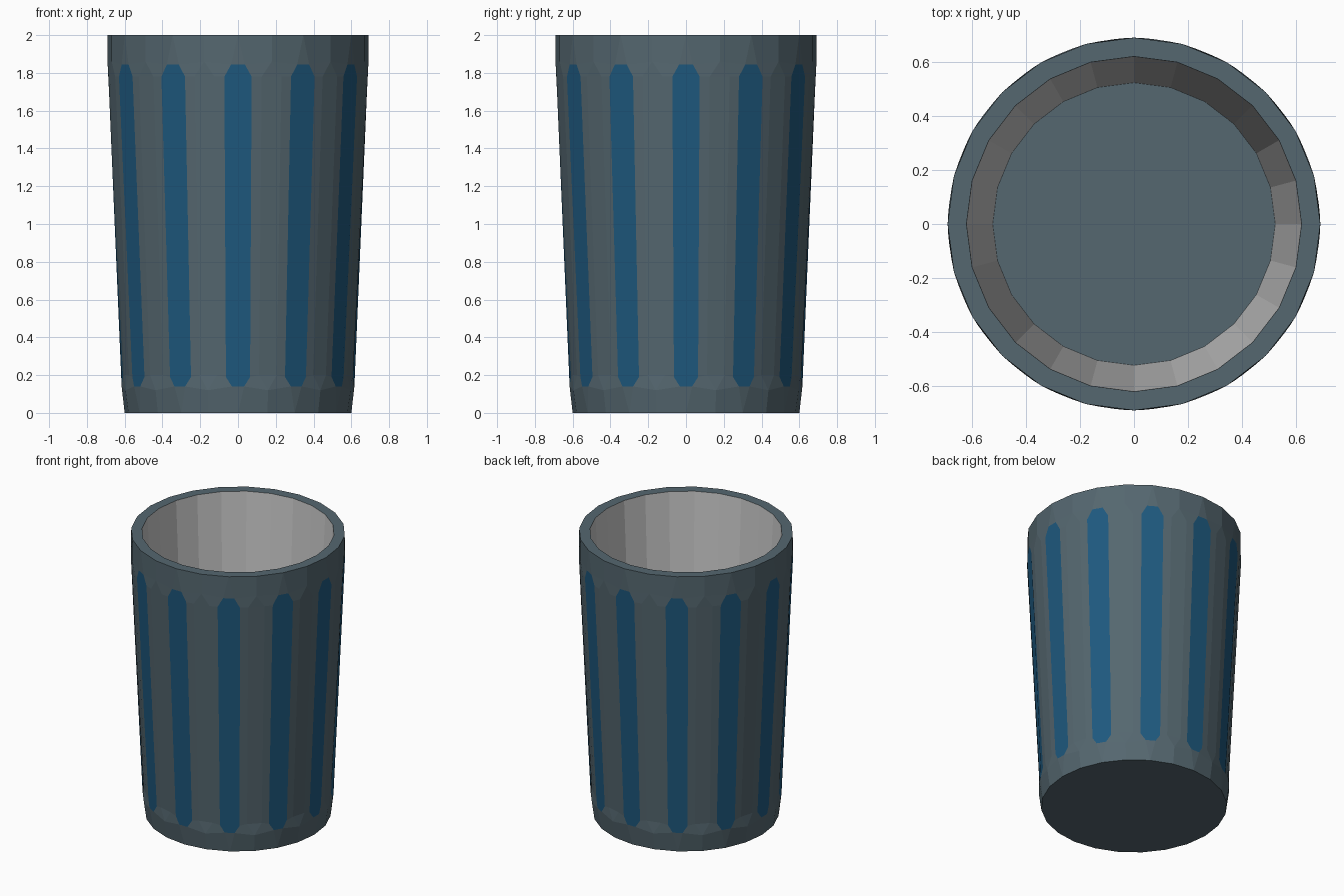
import bpy
import bmesh
from math import radians, sin, cos

if "Cube" in bpy.data.objects:
    bpy.data.objects.remove(bpy.data.objects["Cube"])

SEG = 12           # stripes around the cup
STEP = 360 / SEG


def material(name, rgb):
    m = bpy.data.materials.new(name)
    m.diffuse_color = (*rgb, 1)
    m.use_nodes = True
    m.node_tree.nodes["Principled BSDF"].inputs["Base Color"].default_value = m.diffuse_color
    return m


def build(name, polys, mat=None):
    """Make an object from polygons given as (angle, radius, z) points."""
    bm = bmesh.new()
    for poly in polys:
        bm.faces.new([bm.verts.new((r * cos(radians(a)), r * sin(radians(a)), z))
                      for a, r, z in poly])
    bmesh.ops.remove_doubles(bm, verts=bm.verts, dist=0.0005)
    me = bpy.data.meshes.new(name)
    bm.to_mesh(me)
    bm.free()
    ob = bpy.data.objects.new(name, me)
    bpy.context.collection.objects.link(ob)
    if mat:
        me.materials.append(mat)
    return ob


def around(polys):
    """Repeat one segment's polygons around the cup."""
    return [[(a + i * STEP, r, z) for a, r, z in p] for i in range(SEG) for p in polys]


def mirrored(polys):
    """Mirror polygons about the middle of the gap between two stripes."""
    return polys + [[(STEP - a, r, z) for a, r, z in reversed(p)] for p in polys]


def band(r0, z0, r1, z1):
    """24-sided band, listed so faces point outward when going up."""
    return [[(a, r0, z0), (a + 15, r0, z0), (a + 15, r1, z1), (a, r1, z1)]
            for a in range(0, 360, 15)]


slate = material("slate", (0.09, 0.135, 0.16))
blue = material("blue", (0.013, 0.10, 0.21))

# Key points: stripe tips, stripe shoulders, gap panel corners and gap points
tip0, tip1 = (3, 0.617, 0.14), (3, 0.691, 1.845)
sho0, sho1 = (6, 0.612, 0.19), (6, 0.69, 1.78)
pan0, pan1 = (10.5, 0.612, 0.2), (10.5, 0.69, 1.78)
gap0, gap1 = (15, 0.617, 0.12), (15, 0.692, 1.86)
low0, low15 = (0, 0.6, 0), (15, 0.6, 0)
top0, top15 = (0, 0.692, 2), (15, 0.692, 2)


def flip(p):
    return (-p[0], p[1], p[2])


def far(p):
    return (STEP - p[0], p[1], p[2])


# Outer wall with openings for the stripes
half = [
    [low0, low15, gap0, tip0],
    [tip0, gap0, pan0, sho0],
    [sho0, pan0, pan1, sho1],
    [sho1, pan1, gap1, tip1],
    [tip1, gap1, top15, top0],
]
middle = [
    [gap0, far(pan0), pan0],
    [pan0, far(pan0), far(pan1), pan1],
    [pan1, far(pan1), gap1],
    [low0, tip0, flip(tip0)],
    [flip(tip1), tip1, top0],
]
build("outer_wall", around(mirrored(half) + middle), slate)

# Inlaid stripes
build("stripes", around([[flip(tip0), tip0, sho0, sho1, tip1,
                          flip(tip1), flip(sho1), flip(sho0)]]), blue)

# Rim, plain inner wall, floor and underside
build("rim", band(0.692, 2, 0.622, 2), slate)
build("inner_wall", band(0.622, 2, 0.525, 0.07))
build("floor", [[(a, 0.525, 0.07) for a in range(0, 360, 15)]], slate)
build("underside", [[(-a, 0.6, 0) for a in range(0, 360, 15)]], slate)
